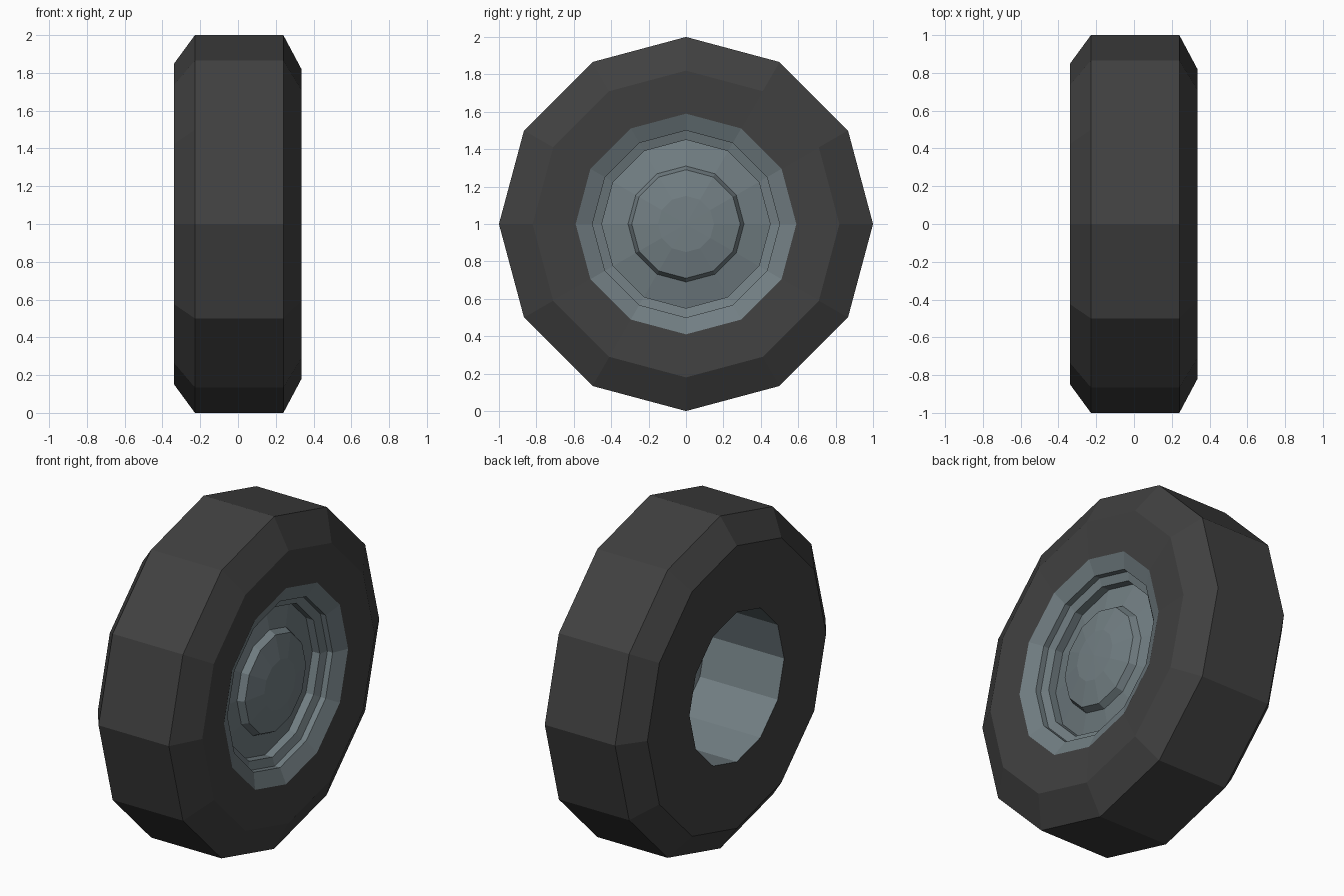
import bpy, bmesh, math

if "Cube" in bpy.data.objects:
    bpy.data.objects.remove(bpy.data.objects["Cube"])

SIDES = 12


def material(name, rgb):
    m = bpy.data.materials.new(name)
    m.diffuse_color = (*rgb, 1)
    m.use_nodes = True
    m.node_tree.nodes["Principled BSDF"].inputs["Base Color"].default_value = m.diffuse_color
    return m


rubber = material("dark_rubber", (0.052, 0.052, 0.052))
steel = material("blue_grey_steel", (0.168, 0.21, 0.227))


def revolve(name, profile, mat):
    """Spin (x, radius) points about the x axis; the wheel centre is at z = 1."""
    bm = bmesh.new()
    rings = []
    for x, r in profile:
        if r == 0:
            rings.append([bm.verts.new((x, 0, 1))] * SIDES)
        else:
            rings.append([bm.verts.new((x, r * math.cos(2 * math.pi * k / SIDES),
                                        1 + r * math.sin(2 * math.pi * k / SIDES)))
                          for k in range(SIDES)])
    for a, b in zip(rings, rings[1:]):
        for k in range(SIDES):
            n = (k + 1) % SIDES
            corners = [a[k], b[k], b[n], a[n]]
            bm.faces.new(list(dict.fromkeys(corners)))
    mesh = bpy.data.meshes.new(name)
    bm.to_mesh(mesh)
    bm.free()
    mesh.materials.append(mat)
    ob = bpy.data.objects.new(name, mesh)
    bpy.context.collection.objects.link(ob)
    return ob


# Tyre: outer sidewall, shoulder, tread, shoulder, inner sidewall
revolve("tyre", [(0.32, 0.59), (0.336, 0.82), (0.24, 1.0),
                 (-0.228, 1.0), (-0.338, 0.85), (-0.338, 0.45)], rubber)

# Rim: domed cap, dished disc, stepped lip
revolve("rim_face", [(0.285, 0), (0.28, 0.15), (0.25, 0.29), (0.21, 0.31),
                     (0.18, 0.45), (0.23, 0.45), (0.245, 0.50),
                     (0.28, 0.50), (0.32, 0.59)], steel)

# Barrel seen through the open back
revolve("rim_barrel", [(-0.338, 0.45), (0.18, 0.45)], steel)
